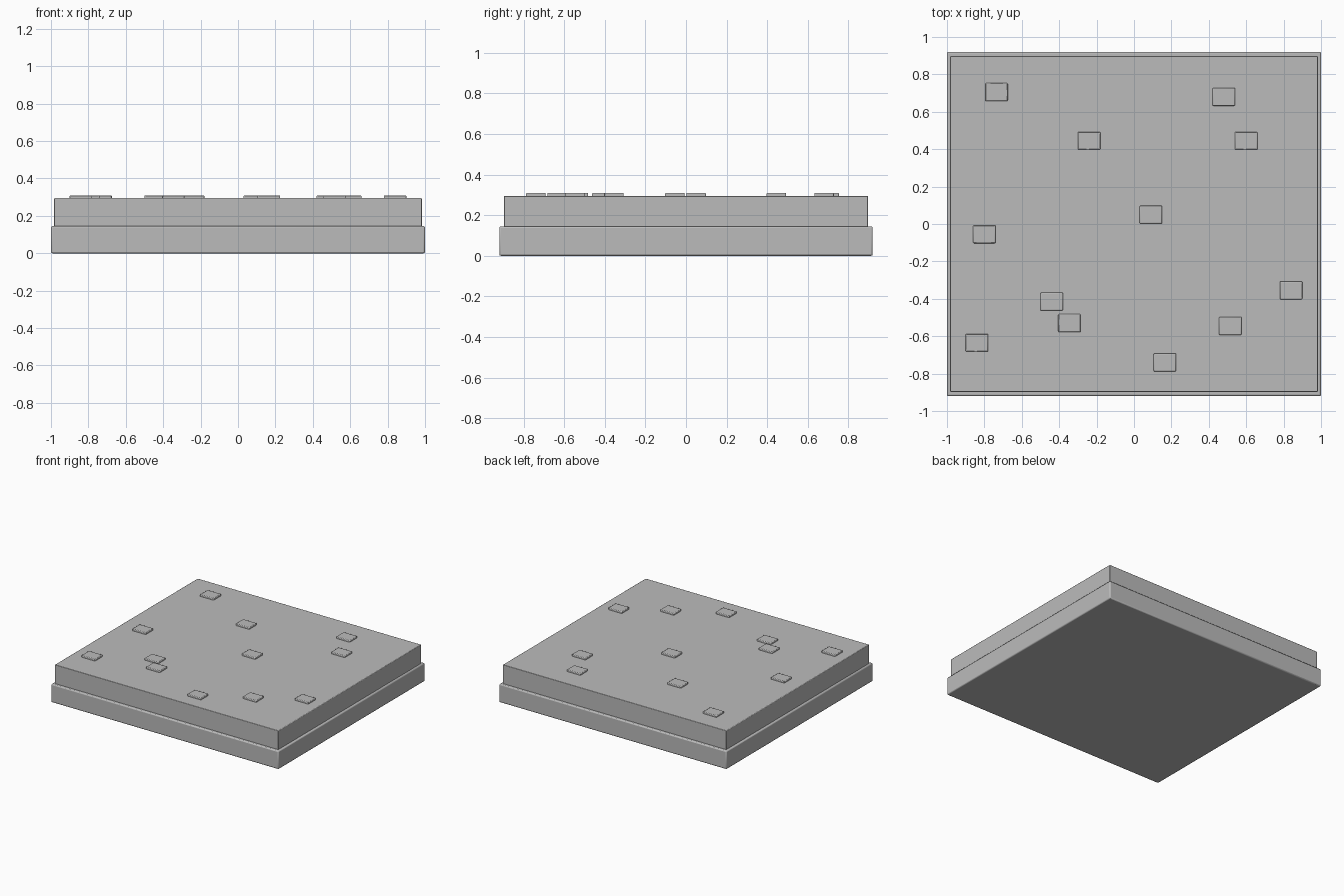
import bpy
import math

cube = bpy.data.objects.get("Cube")
if cube:
    bpy.data.objects.remove(cube, do_unlink=True)

# Single plain grey
grey = bpy.data.materials.new("plain_grey")
grey.use_nodes = True
colour = (0.5, 0.5, 0.5, 1)
grey.diffuse_color = colour
grey.node_tree.nodes["Principled BSDF"].inputs["Base Color"].default_value = colour


def block(name, x, y, bottom, top, width, depth, bevel):
    """Box with softly rounded edges."""
    bpy.ops.mesh.primitive_cube_add(size=1, location=(x, y, (bottom + top) / 2))
    obj = bpy.context.object
    obj.name = name
    obj.scale = (width, depth, top - bottom)
    bpy.ops.object.transform_apply(location=False, rotation=False, scale=True)
    mod = obj.modifiers.new("Soft edges", "BEVEL")
    mod.width = bevel
    mod.segments = 2
    obj.data.materials.append(grey)
    bpy.ops.object.shade_smooth_by_angle(angle=math.radians(30))
    return obj


# Foundation and the slightly smaller slab on it
block("base_slab", 0, 0, 0, 0.145, 2, 1.84, 0.008)
block("upper_slab", 0, 0, 0.135, 0.295, 1.965, 1.795, 0.004)

# Scattered raised tiles
tiles = [(-0.735, 0.705), (0.48, 0.68), (-0.24, 0.445), (0.6, 0.445),
         (0.09, 0.05), (-0.8, -0.055), (-0.44, -0.415), (-0.345, -0.53),
         (-0.84, -0.635), (0.165, -0.74), (0.515, -0.545), (0.84, -0.355)]
for i, (x, y) in enumerate(tiles):
    block(f"raised_tile_{i + 1}", x, y, 0.28, 0.31, 0.12, 0.096, 0.005)
